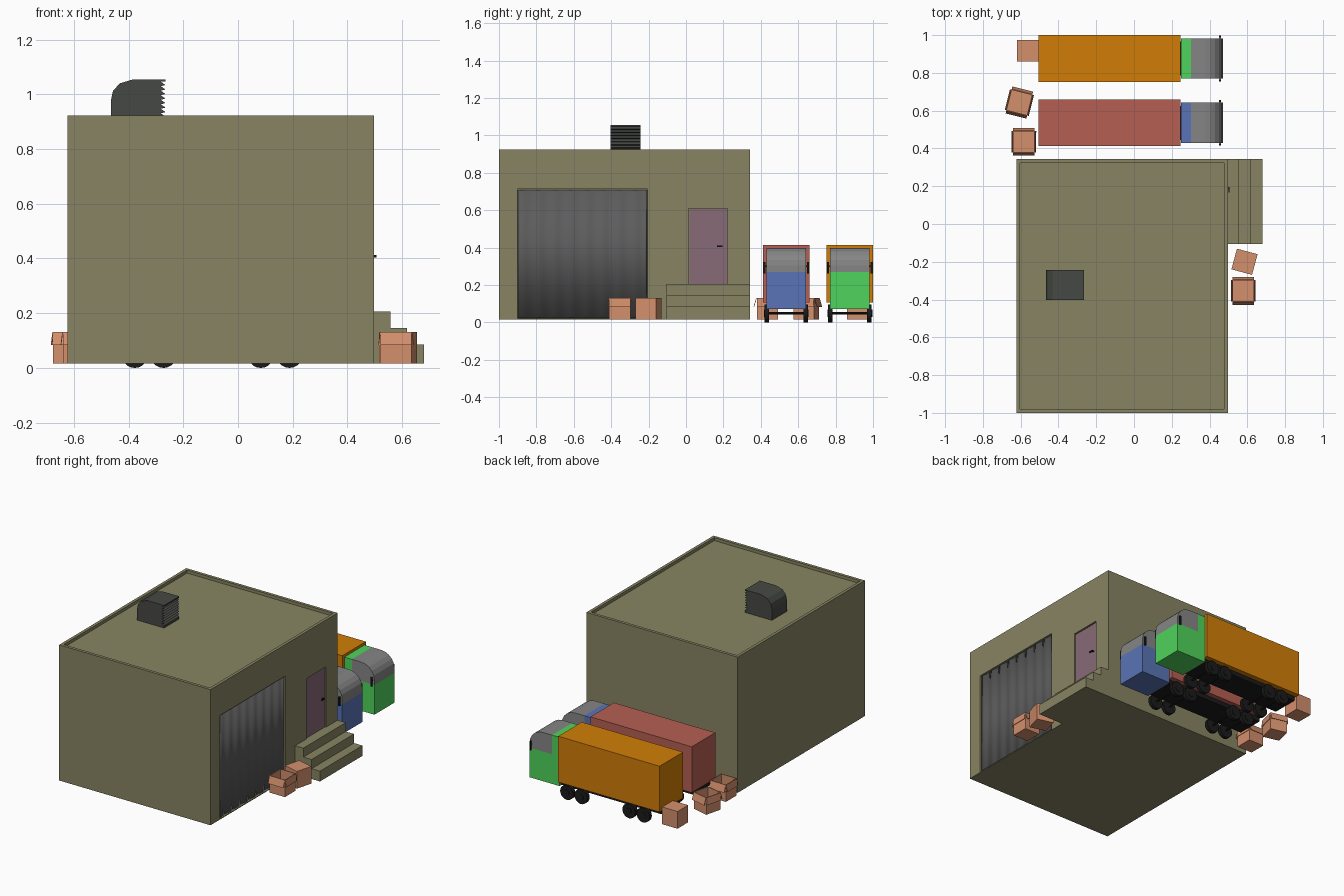
import bpy, bmesh, math
from mathutils import Matrix, Vector

if "Cube" in bpy.data.objects:
    bpy.data.objects.remove(bpy.data.objects["Cube"])


def mat(name, r, g, b):
    m = bpy.data.materials.new(name)
    m.diffuse_color = [(c / 255) ** 2.2 for c in (r, g, b)] + [1]
    m.use_nodes = True
    m.node_tree.nodes["Principled BSDF"].inputs["Base Color"].default_value = m.diffuse_color
    return m


WALL = mat("wall_olive", 134, 131, 98)
STEEL = mat("shutter_grey", 92, 92, 92)
DOOR = mat("door_mauve", 134, 106, 118)
VENT = mat("vent_dark", 72, 74, 70)
BLACK = mat("rubber_black", 32, 32, 32)
GLASS = mat("window_grey", 132, 132, 132)
CARD = mat("cardboard", 210, 142, 108)


def finish(name, bm, material):
    bmesh.ops.recalc_face_normals(bm, faces=bm.faces)
    me = bpy.data.meshes.new(name)
    bm.to_mesh(me)
    bm.free()
    ob = bpy.data.objects.new(name, me)
    bpy.context.collection.objects.link(ob)
    if material:
        me.materials.append(material)
    return ob


def box(name, x, y, z, material=None):
    """Box from three (min, max) ranges."""
    bm = bmesh.new()
    lo, hi = Vector((x[0], y[0], z[0])), Vector((x[1], y[1], z[1]))
    bmesh.ops.create_cube(bm, size=1, matrix=Matrix.Translation((lo + hi) / 2)
                          @ Matrix.Diagonal((*(hi - lo), 1)))
    return finish(name, bm, material)


def extrude(name, pts, y0, y1, material):
    """Closed (x, z) profile extruded along y."""
    bm = bmesh.new()
    f = bm.faces.new([bm.verts.new((x, y0, z)) for x, z in pts])
    r = bmesh.ops.extrude_face_region(bm, geom=[f])
    vs = [v for v in r["geom"] if isinstance(v, bmesh.types.BMVert)]
    bmesh.ops.translate(bm, verts=vs, vec=(0, y1 - y0, 0))
    return finish(name, bm, material)


def cylinder(name, x, y, z, r, length, sides, material):
    """Cylinder lying along y."""
    bm = bmesh.new()
    bmesh.ops.create_cone(bm, cap_ends=True, segments=sides, radius1=r, radius2=r, depth=length,
                          matrix=Matrix.Translation((x, y, z)) @ Matrix.Rotation(math.pi / 2, 4, 'X'))
    ob = finish(name, bm, material)
    return ob


def cut(ob, x, y, z):
    cutter = box("cutter", x, y, z)
    cutter.hide_render = True
    mod = ob.modifiers.new("cut", 'BOOLEAN')
    mod.operation, mod.solver, mod.object = 'DIFFERENCE', 'EXACT', cutter
    bpy.context.view_layer.objects.active = ob
    bpy.ops.object.modifier_apply(modifier=mod.name)
    bpy.data.objects.remove(cutter)


# Warehouse with parapet roof and two door recesses
building = box("building", (-0.623, 0.497), (-1, 0.343), (0.016, 0.923), WALL)
cut(building, (-0.603, 0.477), (-0.98, 0.323), (0.903, 1))
cut(building, (0.482, 0.6), (-0.9, -0.207), (0.022, 0.712))
cut(building, (0.484, 0.6), (0.014, 0.222), (0.205, 0.61))

# Corrugated shutter
bm = bmesh.new()
n = 64
prev = None
for i in range(n + 1):
    y = -0.897 + 0.687 * i / n
    x = 0.488 + 0.003 * math.sin(i / n * 8 * math.tau)
    cur = [bm.verts.new((x, y, z)) for z in (0.024, 0.707)]
    if prev:
        bm.faces.new((prev[0], cur[0], cur[1], prev[1])).smooth = True
    prev = cur
bm.normal_update()
shutter = finish("shutter", bm, STEEL)
sol = shutter.modifiers.new("thickness", 'SOLIDIFY')
sol.thickness = 0.002

# Side door with handle
box("side_door", (0.48, 0.49), (0.018, 0.218), (0.206, 0.605), DOOR)
box("handle_stem", (0.489, 0.504), (0.187, 0.194), (0.404, 0.412), BLACK)
box("handle_bar", (0.499, 0.506), (0.167, 0.196), (0.404, 0.412), BLACK)

# Entrance steps
extrude("steps", [(0.497, 0.016), (0.68, 0.016), (0.68, 0.085), (0.618, 0.085), (0.618, 0.146),
                  (0.557, 0.146), (0.557, 0.206), (0.497, 0.206)], -0.105, 0.343, WALL)

# Roof vent with saw-tooth louvres
louvres = []
for i in range(8):
    z = 1.046 - i * 0.0165
    louvres += [(-0.282, z), (-0.265, z - 0.012)]
extrude("roof_vent", [(-0.465, 0.9), (-0.465, 0.975), (-0.457, 1.012), (-0.432, 1.04), (-0.385, 1.054),
                      (-0.265, 1.054), (-0.265, 1.046)] + louvres + [(-0.265, 0.9)],
        -0.403, -0.243, VENT)


# Trucks
def truck(name, yc, box_mat, cab_mat):
    box(name + "_container", (-0.505, 0.245), (yc - 0.124, yc + 0.124), (0.106, 0.413), box_mat)
    box(name + "_chassis", (-0.495, 0.26), (yc - 0.09, yc + 0.09), (0.076, 0.108), BLACK)
    y0, y1 = yc - 0.106, yc + 0.106
    extrude(name + "_cab", [(0.248, 0.072), (0.47, 0.072), (0.47, 0.27), (0.303, 0.27),
                            (0.303, 0.398), (0.248, 0.398)], y0, y1, cab_mat)
    arc = [(0.372 + 0.098 * math.cos(a), 0.303 + 0.095 * math.sin(a))
           for a in (math.radians(18 * k) for k in range(6))]
    extrude(name + "_windows", [(0.303, 0.27), (0.47, 0.27)] + arc + [(0.303, 0.398)], y0, y1, GLASS)
    for s in (-1, 1):
        ym = yc + s * 0.116
        box(name + "_mirror", (0.451, 0.461), (ym - 0.005, ym + 0.005), (0.262, 0.322), BLACK)
        box(name + "_mirror_arm", (0.453, 0.459), (yc + s * 0.108 - 0.008, yc + s * 0.108 + 0.008),
            (0.296, 0.303), BLACK)
    for x in (-0.377, -0.272, 0.083, 0.188):
        cylinder(name + "_axle", x, yc, 0.049, 0.006, 0.2, 8, BLACK)
        for s in (-1, 1):
            cylinder(name + "_wheel", x, yc + s * 0.104, 0.048, 0.048, 0.025, 20, BLACK)
            cylinder(name + "_hub", x, yc + s * 0.106, 0.048, 0.02, 0.028, 12, BLACK)


truck("red_truck", 0.536, mat("container_red", 180, 95, 83), mat("cab_blue", 90, 115, 180))
truck("orange_truck", 0.876, mat("container_orange", 208, 125, 16), mat("cab_green", 80, 210, 92))


# Cardboard boxes, closed or open with hanging flaps
def carton(name, x, y, angle, opened):
    h, z0, z1 = 0.0565, 0.016, 0.131
    bm = bmesh.new()
    bmesh.ops.create_cube(bm, size=1, matrix=Matrix.Translation((0, 0, (z0 + z1) / 2))
                          @ Matrix.Diagonal((2 * h, 2 * h, z1 - z0, 1)))
    if opened:
        top = max(bm.faces, key=lambda f: f.calc_center_median().z)
        bmesh.ops.inset_region(bm, faces=[top], thickness=0.003)
        r = bmesh.ops.extrude_face_region(bm, geom=[top])
        bmesh.ops.delete(bm, geom=[top], context='FACES_ONLY')
        bmesh.ops.translate(bm, vec=(0, 0, -0.108),
                            verts=[v for v in r["geom"] if isinstance(v, bmesh.types.BMVert)])
    parts = [finish(name, bm, CARD)]
    if opened:
        for k in range(4):
            out = (0.014, 0.006)[k % 2]
            bm = bmesh.new()
            ring = [(h, 0), (h + out, -0.048), (h + out + 0.003, -0.048), (h + 0.003, 0)]
            a, b = [[bm.verts.new((s * h, -d, z1 + dz)) for d, dz in ring] for s in (-1, 1)]
            bm.faces.new(a)
            bm.faces.new(b)
            for i in range(4):
                j = (i + 1) % 4
                bm.faces.new((a[i], a[j], b[j], b[i]))
            bm.transform(Matrix.Rotation(k * math.pi / 2, 4, 'Z'))
            parts.append(finish(name + "_flap", bm, CARD))
    for p in parts:
        p.location = (x, y, 0)
        p.rotation_euler.z = math.radians(angle)


carton("carton_closed_rear", -0.563, 0.918, 0, False)
carton("carton_open_tilted", -0.607, 0.643, -14, True)
carton("carton_open_rear", -0.583, 0.435, 0, True)
carton("carton_closed_front", 0.585, -0.2, -15, False)
carton("carton_open_front", 0.578, -0.354, 0, True)
